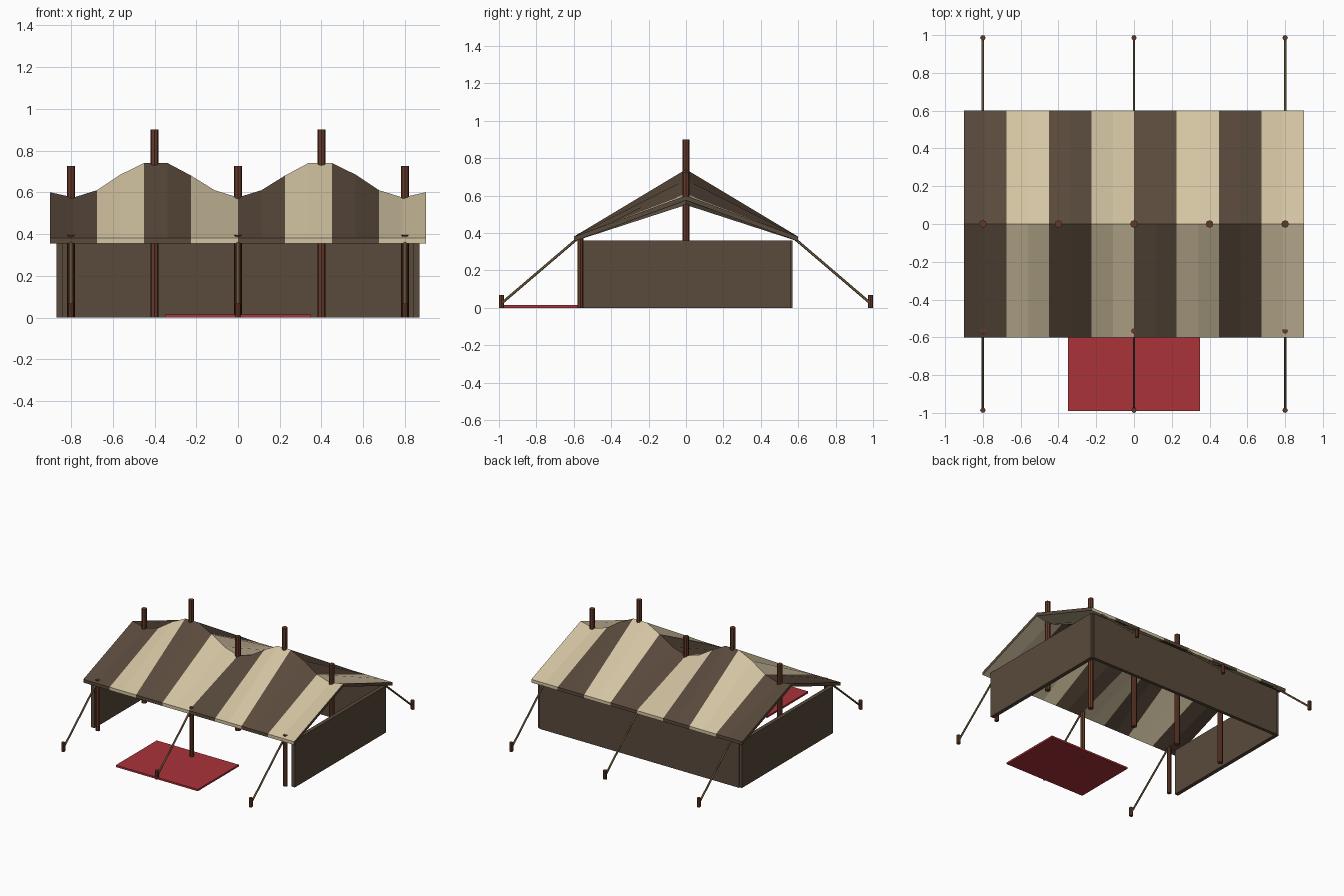
import bpy, bmesh
from mathutils import Vector

cube = bpy.data.objects.get("Cube")
if cube:
    bpy.data.objects.remove(cube, do_unlink=True)


def material(name, rgb):
    m = bpy.data.materials.new(name)
    m.use_nodes = True
    m.diffuse_color = (*rgb, 1)
    m.node_tree.nodes["Principled BSDF"].inputs["Base Color"].default_value = (*rgb, 1)
    return m


DARK = material("dark brown canvas", (0.1, 0.067, 0.044))
CREAM = material("cream canvas", (0.65, 0.55, 0.36))
WOOD = material("reddish wood", (0.13, 0.042, 0.021))
ROPE = material("khaki rope", (0.21, 0.145, 0.07))
RED = material("red carpet", (0.4, 0.033, 0.042))


def add_object(name, bm, *mats):
    bmesh.ops.recalc_face_normals(bm, faces=bm.faces)
    mesh = bpy.data.meshes.new(name)
    bm.to_mesh(mesh)
    bm.free()
    for m in mats:
        mesh.materials.append(m)
    ob = bpy.data.objects.new(name, mesh)
    bpy.context.collection.objects.link(ob)
    return ob


def box(name, low, high, mat):
    low, high = Vector(low), Vector(high)
    bm = bmesh.new()
    bmesh.ops.create_cube(bm, size=1)
    bmesh.ops.scale(bm, vec=high - low, verts=bm.verts)
    bmesh.ops.translate(bm, vec=(low + high) / 2, verts=bm.verts)
    return add_object(name, bm, mat)


def rod(name, start, end, radius, mat, sides=8):
    start, end = Vector(start), Vector(end)
    axis = end - start
    bm = bmesh.new()
    bmesh.ops.create_cone(bm, cap_ends=True, segments=sides, radius1=radius,
                          radius2=radius, depth=axis.length)
    ob = add_object(name, bm, mat)
    ob.location = (start + end) / 2
    ob.rotation_euler = axis.to_track_quat("Z", "Y").to_euler()
    return ob


# Striped canvas roof with a ridge that sags between the tall poles
half_ridge = [0.6, 0.575, 0.61, 0.685, 0.74, 0.74, 0.68, 0.61, 0.575]
ridge = half_ridge + half_ridge[-2::-1]
EAVE_Y, EAVE_Z, THICK, HALF_X = 0.6, 0.38, 0.025, 0.9
bm = bmesh.new()
rings = []
for i, z in enumerate(ridge):
    x = -HALF_X + 2 * HALF_X * i / (len(ridge) - 1)
    top = [(x, -EAVE_Y, EAVE_Z), (x, 0, z), (x, EAVE_Y, EAVE_Z)]
    bottom = [(px, py, pz - THICK) for px, py, pz in reversed(top)]
    rings.append([bm.verts.new(p) for p in top + bottom])
for i, (a, b) in enumerate(zip(rings, rings[1:])):
    for k in range(6):
        n = (k + 1) % 6
        face = bm.faces.new((a[k], a[n], b[n], b[k]))
        face.material_index = (i // 2) % 2
for r in (rings[0], rings[-1]):
    bm.faces.new((r[0], r[1], r[4], r[5]))
    bm.faces.new((r[1], r[2], r[3], r[4]))
add_object("striped_roof", bm, DARK, CREAM)

# Canvas walls on the back and both ends
WALL_Z = 0.36
box("back_wall", (-0.85, 0.545, 0), (0.85, 0.57, WALL_Z), DARK)
for side, s in (("left", 1), ("right", -1)):
    xs = sorted((s * 0.84, s * 0.87))
    box(side + "_wall", (xs[0], -0.55, 0), (xs[1], 0.56, WALL_Z), DARK)

# Ridge poles
for name, x, top in (("right_end", -0.8, 0.725), ("right_tall", -0.4, 0.9),
                     ("middle", 0, 0.725), ("left_tall", 0.4, 0.9),
                     ("left_end", 0.8, 0.725)):
    rod(name + "_ridge_pole", (x, 0, 0), (x, 0, top), 0.02, WOOD)

# Front poles, guy ropes and stakes
for name, x in (("right", -0.8), ("middle", 0), ("left", 0.8)):
    rod(name + "_front_pole", (x, -0.565, 0), (x, -0.565, 0.395), 0.016, WOOD)
    for end, s in (("front", -1), ("back", 1)):
        rod(f"{name}_{end}_rope", (x, s * 0.575, 0.375), (x, s * 0.985, 0.025),
            0.007, ROPE, 6)
        rod(f"{name}_{end}_stake", (x, s * 0.986, 0), (x, s * 0.986, 0.068),
            0.014, WOOD)

# Entrance carpet
box("entrance_carpet", (-0.35, -0.99, 0), (0.35, -0.49, 0.014), RED)
